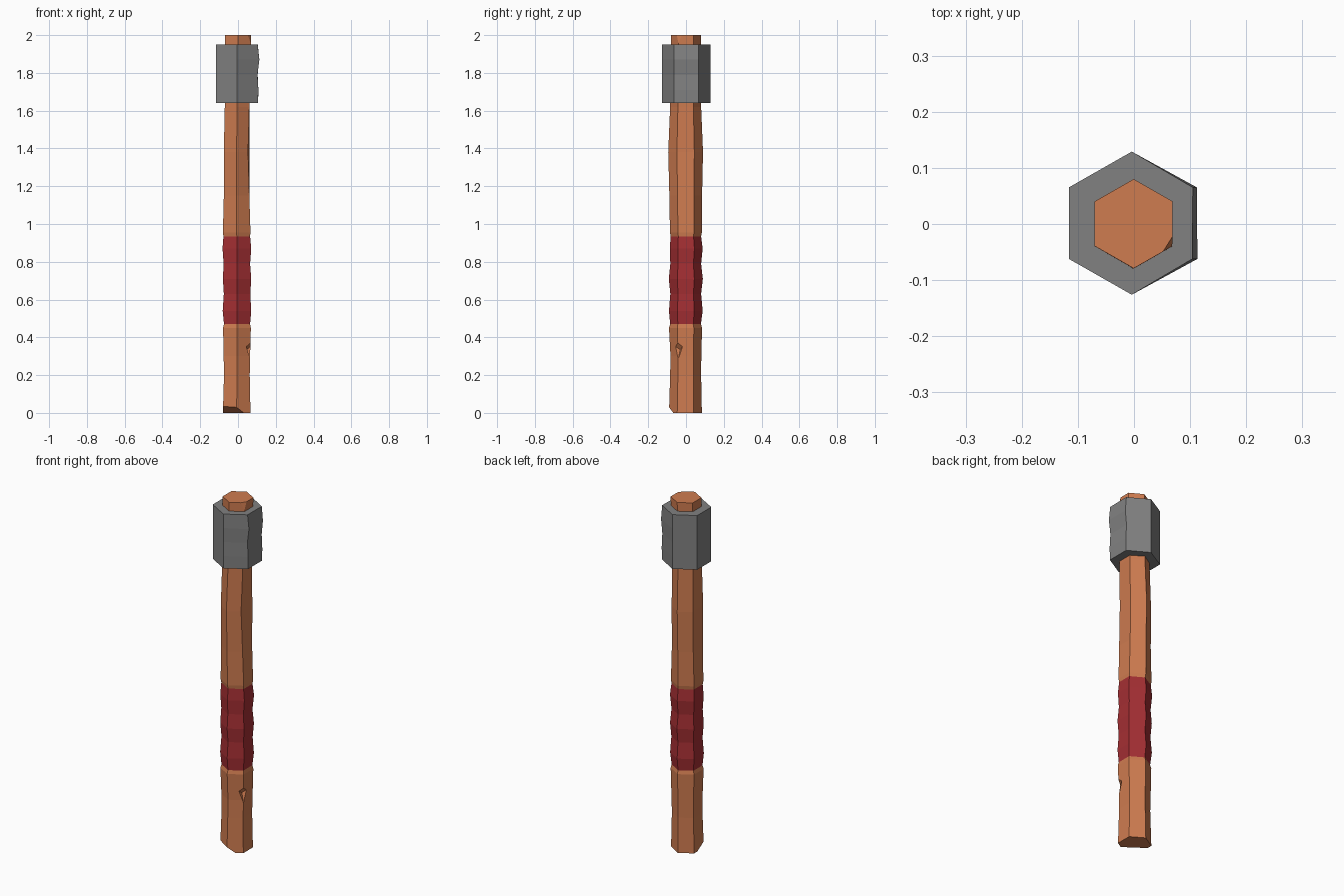
import bpy, bmesh
from mathutils import Vector

if "Cube" in bpy.data.objects:
    bpy.data.objects.remove(bpy.data.objects["Cube"])


def material(name, rgb):
    m = bpy.data.materials.new(name)
    m.diffuse_color = (*rgb, 1)
    m.use_nodes = True
    m.node_tree.nodes["Principled BSDF"].inputs["Base Color"].default_value = m.diffuse_color
    return m


wood = material("warm wood", (0.62, 0.20, 0.08))
red = material("red wrap", (0.37, 0.028, 0.033))
steel = material("grey metal", (0.22, 0.22, 0.22))


def hex_tube(rings):
    """Loft six-sided rings given as (z, left, right, front, back)."""
    bm = bmesh.new()
    loops = []
    for z, l, r, f, b in rings:
        cx, cy, h = (l + r) / 2, (f + b) / 2, (b - f) / 4
        pts = [(cx, f), (r, cy - h), (r, cy + h), (cx, b), (l, cy + h), (l, cy - h)]
        loops.append([bm.verts.new((x, y, z)) for x, y in pts])
    for a, b in zip(loops, loops[1:]):
        for i in range(6):
            j = (i + 1) % 6
            bm.faces.new((a[i], a[j], b[j], b[i]))
    bm.faces.new(loops[0][::-1])
    bm.faces.new(loops[-1])
    return bm, loops


def chip(bm, a, b, c, centre):
    """Slice off a corner along the plane through three points."""
    a, b, c = Vector(a), Vector(b), Vector(c)
    n = (b - a).cross(c - a).normalized()
    if n.dot(Vector(centre) - a) > 0:
        n = -n
    geom = bm.verts[:] + bm.edges[:] + bm.faces[:]
    bmesh.ops.bisect_plane(bm, geom=geom, plane_co=a, plane_no=n, clear_outer=True)
    bmesh.ops.holes_fill(bm, edges=[e for e in bm.edges if e.is_boundary], sides=0)


def finish(name, bm, mats):
    bmesh.ops.recalc_face_normals(bm, faces=bm.faces)
    me = bpy.data.meshes.new(name)
    bm.to_mesh(me)
    bm.free()
    for m in mats:
        me.materials.append(m)
    ob = bpy.data.objects.new(name, me)
    bpy.context.collection.objects.link(ob)
    return ob


# Handle with wavy cloth grip
bm, loops = hex_tube([
    (0.00, -0.080, 0.066, -0.090, 0.084),
    (0.20, -0.074, 0.062, -0.084, 0.080),
    (0.30, -0.076, 0.064, -0.082, 0.081),
    (0.45, -0.079, 0.068, -0.090, 0.085),
    (0.47, -0.074, 0.064, -0.084, 0.079),
    (0.54, -0.081, 0.070, -0.090, 0.088),
    (0.63, -0.075, 0.065, -0.083, 0.080),
    (0.71, -0.080, 0.070, -0.091, 0.089),
    (0.79, -0.076, 0.064, -0.083, 0.080),
    (0.87, -0.082, 0.070, -0.086, 0.088),
    (0.935, -0.077, 0.064, -0.081, 0.080),
    (0.955, -0.080, 0.066, -0.085, 0.084),
    (1.15, -0.075, 0.060, -0.088, 0.085),
    (1.38, -0.075, 0.060, -0.094, 0.090),
    (1.62, -0.070, 0.060, -0.084, 0.080),
    (2.00, -0.070, 0.069, -0.079, 0.080)])
loops[13][1].co.x -= 0.007
chip(bm, (0.07, -0.02, 2), (0.05, -0.052, 2), (0.068, -0.04, 1.955), (0, 0, 1))
chip(bm, (-0.08, -0.046, 0.035), (-0.007, -0.09, 0.03), (0.03, -0.067, 0), (0, 0, 1))
for f in bm.faces:
    if 0.47 < f.calc_center_median().z < 0.935:
        f.material_index = 1
handle = finish("handle", bm, [wood, red])

# Small nick in the handle edge
bm = bmesh.new()
edge, out, side = Vector((0.065, -0.042, 0.335)), Vector((0.87, -0.5, 0)), Vector((0.5, 0.87, 0))
up = Vector((0, 0, 1))
base = edge + out * 0.018
for p in (edge - out * 0.022, base + side * 0.08 + up * 0.06,
          base - side * 0.08 + up * 0.06, base - up * 0.10):
    bm.verts.new(p)
bmesh.ops.convex_hull(bm, input=bm.verts)
cutter = finish("nick_cutter", bm, [wood])
cutter.hide_render = True
cutter.hide_viewport = True
mod = handle.modifiers.new("nick", 'BOOLEAN')
mod.operation = 'DIFFERENCE'
mod.object = cutter

# Metal head with dented right side
bm, loops = hex_tube([(z, -0.116, 0.108, -0.126, 0.129)
                      for z in (1.64, 1.71, 1.79, 1.87, 1.95)])
for ring, dx in zip(loops, (-0.002, 0.000, -0.005, 0.005, -0.004)):
    ring[1].co.x += dx
    ring[2].co.x += dx * 0.8
bmesh.ops.dissolve_limit(bm, angle_limit=0.01, verts=bm.verts, edges=bm.edges)
finish("head_collar", bm, [steel])
